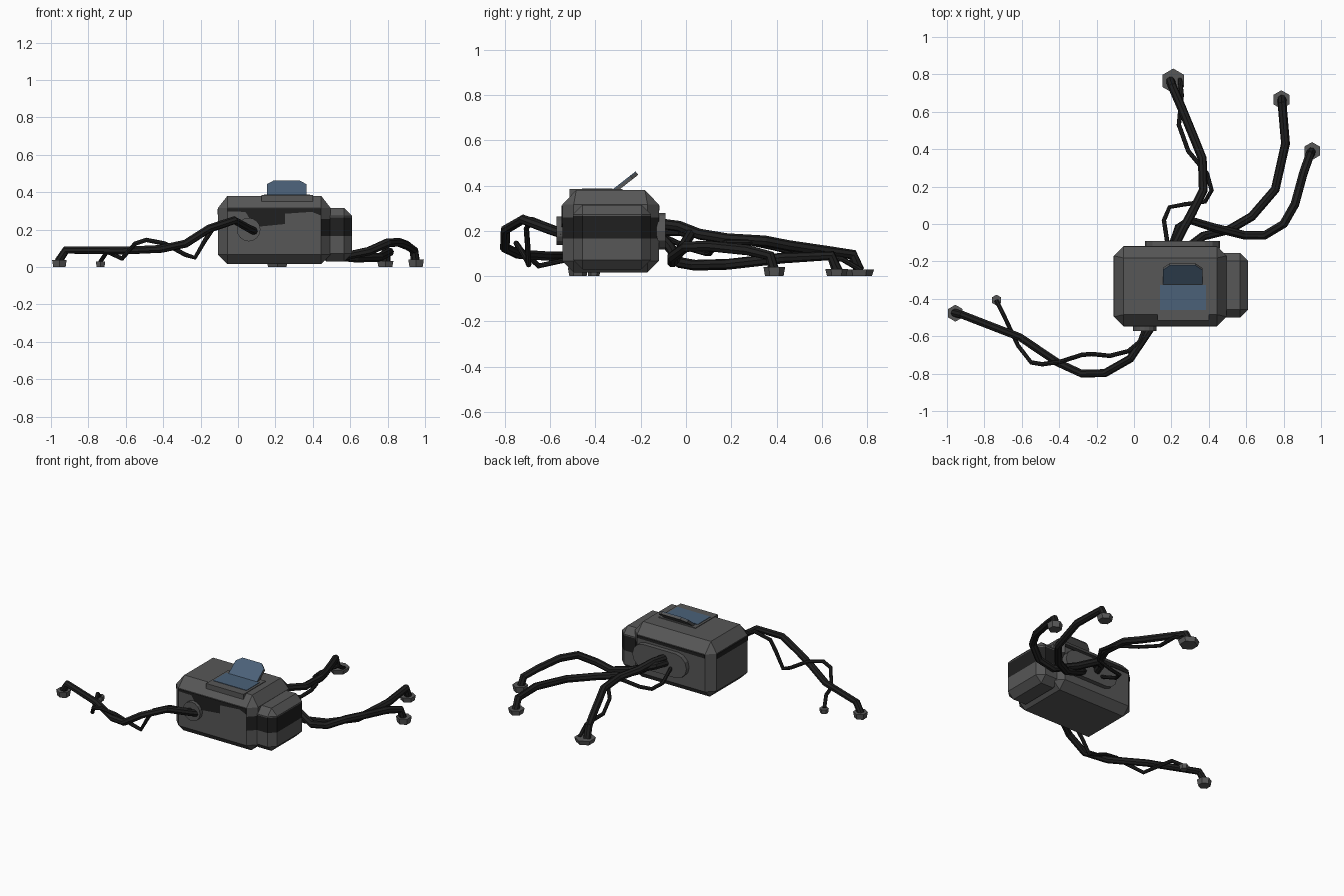
import bpy, bmesh, math
from mathutils import Vector, Matrix

if "Cube" in bpy.data.objects:
    bpy.data.objects.remove(bpy.data.objects["Cube"])


def material(name, rgb):
    m = bpy.data.materials.new(name)
    m.diffuse_color = (*rgb, 1)
    m.use_nodes = True
    m.node_tree.nodes["Principled BSDF"].inputs["Base Color"].default_value = m.diffuse_color
    return m


GREY = material("casing grey", (0.095, 0.095, 0.095))
BLACK = material("rubber black", (0.014, 0.014, 0.014))
BLUE = material("screen blue", (0.07, 0.12, 0.19))


def finish(name, bm, *mats):
    bmesh.ops.recalc_face_normals(bm, faces=bm.faces)
    me = bpy.data.meshes.new(name)
    bm.to_mesh(me)
    bm.free()
    for m in mats:
        me.materials.append(m)
    ob = bpy.data.objects.new(name, me)
    bpy.context.collection.objects.link(ob)
    return ob


def box_bm(lo, hi, bevel=0.0):
    lo, hi = Vector(lo), Vector(hi)
    bm = bmesh.new()
    mat = Matrix.Translation((lo + hi) / 2) @ Matrix.Diagonal((*(hi - lo), 1))
    bmesh.ops.create_cube(bm, size=1, matrix=mat)
    if bevel:
        bmesh.ops.bevel(bm, geom=bm.edges[:], offset=bevel, segments=1,
                        affect='EDGES', profile=0.5)
    return bm


def band(bm, z0, z1, xmin):
    """Cut a horizontal band and paint it black beyond xmin."""
    for z in (z0, z1):
        bmesh.ops.bisect_plane(bm, geom=bm.verts[:] + bm.edges[:] + bm.faces[:],
                               plane_co=(0, 0, z), plane_no=(0, 0, 1))
    for f in bm.faces:
        c = f.calc_center_median()
        if c.x > xmin and z0 < c.z < z1:
            f.material_index = 1


def prism(name, pts, y0, y1, mat):
    """Extrude an x-z outline along y."""
    bm = bmesh.new()
    f = bm.faces.new([bm.verts.new((x, y0, z)) for x, z in pts])
    r = bmesh.ops.extrude_face_region(bm, geom=[f])
    bmesh.ops.translate(bm, vec=(0, y1 - y0, 0),
                        verts=[v for v in r['geom'] if isinstance(v, bmesh.types.BMVert)])
    return finish(name, bm, mat)


def hose(name, pts, radius):
    cu = bpy.data.curves.new(name, 'CURVE')
    cu.dimensions = '3D'
    cu.bevel_depth = radius
    cu.bevel_resolution = 2
    cu.use_fill_caps = True
    sp = cu.splines.new('POLY')
    sp.points.add(len(pts) - 1)
    for p, co in zip(sp.points, pts):
        p.co = (*co, 1)
    cu.materials.append(BLACK)
    tmp = bpy.data.objects.new(name + "_path", cu)
    bpy.context.collection.objects.link(tmp)
    bpy.context.view_layer.update()
    me = bpy.data.meshes.new_from_object(tmp.evaluated_get(bpy.context.evaluated_depsgraph_get()))
    bpy.data.objects.remove(tmp)
    for p in me.polygons:
        p.use_smooth = False
    bpy.context.collection.objects.link(bpy.data.objects.new(name, me))


def foot(name, x, y, r, h):
    bm = bmesh.new()
    bmesh.ops.create_cone(bm, cap_ends=True, segments=6, radius1=r * 0.85, radius2=r,
                          depth=h, matrix=Matrix.Translation((x, y, h / 2)))
    finish(name, bm, GREY)


# main casing, wider chamfer along the top
bm = box_bm((-0.107, -0.546, 0.016), (0.495, -0.12, 0.38), 0.05)
for v in bm.verts:
    if v.co.z > 0.37:
        v.co.y = -0.333 + (v.co.y + 0.333) * 0.93
    elif v.co.z > 0.3:
        v.co.z = 0.316
band(bm, 0.165, 0.258, 0.46)
finish("casing", bm, GREY, BLACK)

# smaller end housing with a full dark band
bm = box_bm((0.43, -0.5, 0.03), (0.61, -0.155, 0.315), 0.042)
band(bm, 0.165, 0.265, 0.4)
finish("end_housing", bm, GREY, BLACK)

# ragged dark paint near the top of the casing
prism("front_paint", [(-0.055, 0.312), (0.445, 0.312), (0.445, 0.275), (0.395, 0.295),
                      (0.25, 0.285), (0.25, 0.23), (0.10, 0.215), (0.065, 0.255),
                      (0.04, 0.295), (-0.055, 0.297)], -0.549, -0.545, BLACK)
prism("back_paint", [(-0.055, 0.312), (0.445, 0.312), (0.445, 0.295), (-0.055, 0.29)],
      -0.121, -0.117, BLACK)
finish("left_paint", box_bm((-0.11, -0.495, 0.28), (-0.106, -0.17, 0.31)), BLACK)

# lid frame with blue screen, and raised flap
finish("lid_frame", box_bm((0.125, -0.515, 0.35), (0.4, -0.28, 0.384)), GREY)
finish("lid_screen", box_bm((0.14, -0.46, 0.382), (0.385, -0.325, 0.387)), BLUE)
flap = [(0.155, 0), (0.365, 0), (0.365, 0.105), (0.33, 0.135), (0.19, 0.135), (0.155, 0.105)]
for name, y0, y1, mat in (("flap_back", 0, 0.014, GREY), ("flap_screen", -0.005, 0, BLUE)):
    ob = prism(name, flap, y0, y1, mat)
    ob.location = (0, -0.326, 0.375)
    ob.rotation_euler.x = -math.radians(52)

# hose outlets: round on the front, long oval on the back
bm = bmesh.new()
bmesh.ops.create_cone(bm, cap_ends=True, segments=16, radius1=0.063, radius2=0.063, depth=0.04,
                      matrix=Matrix.Translation((0.057, -0.552, 0.2)) @ Matrix.Rotation(math.pi / 2, 4, 'X'))
finish("front_outlet", bm, GREY)
oval = []
for cx, start in ((0.38, -90), (0.14, 90)):
    for i in range(7):
        a = math.radians(start + i * 30)
        oval.append((cx + 0.08 * math.cos(a), 0.198 + 0.08 * math.sin(a)))
prism("back_outlet", oval, -0.13, -0.09, GREY)

# hoses
hose("front_hose", [(0.1, -0.54, 0.185), (0.06, -0.6, 0.205), (-0.02, -0.72, 0.25), (-0.155, -0.797, 0.205),
                    (-0.28, -0.8, 0.125), (-0.41, -0.74, 0.097), (-0.61, -0.605, 0.088),
                    (-0.92, -0.485, 0.09), (-0.96, -0.475, 0.03)], 0.022)
hose("front_thin_hose", [(0.06, -0.55, 0.2), (0.03, -0.63, 0.23), (-0.03, -0.68, 0.25), (-0.13, -0.705, 0.21),
                         (-0.175, -0.7, 0.145), (-0.23, -0.695, 0.05), (-0.28, -0.7, 0.065),
                         (-0.39, -0.735, 0.125), (-0.49, -0.75, 0.145), (-0.55, -0.74, 0.125),
                         (-0.62, -0.65, 0.045), (-0.7, -0.48, 0.082), (-0.735, -0.41, 0.03)], 0.012)
hose("back_hose_left", [(0.22, -0.11, 0.23), (0.26, -0.03, 0.22), (0.31, 0.06, 0.185), (0.37, 0.18, 0.165),
                        (0.365, 0.35, 0.155), (0.325, 0.45, 0.135), (0.255, 0.62, 0.11),
                        (0.205, 0.735, 0.095), (0.195, 0.765, 0.025)], 0.024)
hose("back_thin_hose", [(0.18, -0.11, 0.18), (0.16, 0.02, 0.12), (0.19, 0.09, 0.1), (0.27, 0.105, 0.1),
                        (0.38, 0.12, 0.12), (0.415, 0.18, 0.15), (0.39, 0.27, 0.15), (0.29, 0.39, 0.125),
                        (0.24, 0.53, 0.09), (0.255, 0.69, 0.075), (0.245, 0.775, 0.025)], 0.012)
hose("back_hose_middle", [(0.31, -0.11, 0.17), (0.37, -0.065, 0.12), (0.51, -0.03, 0.06), (0.63, 0.04, 0.048),
                          (0.755, 0.185, 0.052), (0.81, 0.43, 0.08), (0.792, 0.64, 0.09),
                          (0.79, 0.67, 0.02)], 0.024)
hose("back_hose_right", [(0.21, -0.11, 0.2), (0.24, -0.02, 0.2), (0.3, 0.02, 0.185), (0.43, -0.02, 0.12),
                         (0.59, -0.06, 0.062), (0.7, -0.06, 0.085), (0.8, 0.0, 0.13), (0.86, 0.105, 0.132),
                         (0.905, 0.27, 0.115), (0.94, 0.37, 0.09), (0.95, 0.39, 0.02)], 0.024)

# hexagonal feet
for name, x, y, r, h in (("front_foot", -0.955, -0.477, 0.045, 0.038),
                         ("front_small_foot", -0.735, -0.407, 0.029, 0.03),
                         ("back_foot_left", 0.21, 0.765, 0.066, 0.03),
                         ("back_foot_middle", 0.788, 0.665, 0.05, 0.032),
                         ("back_foot_right", 0.952, 0.39, 0.048, 0.04)):
    foot(name, x, y, r, h)
